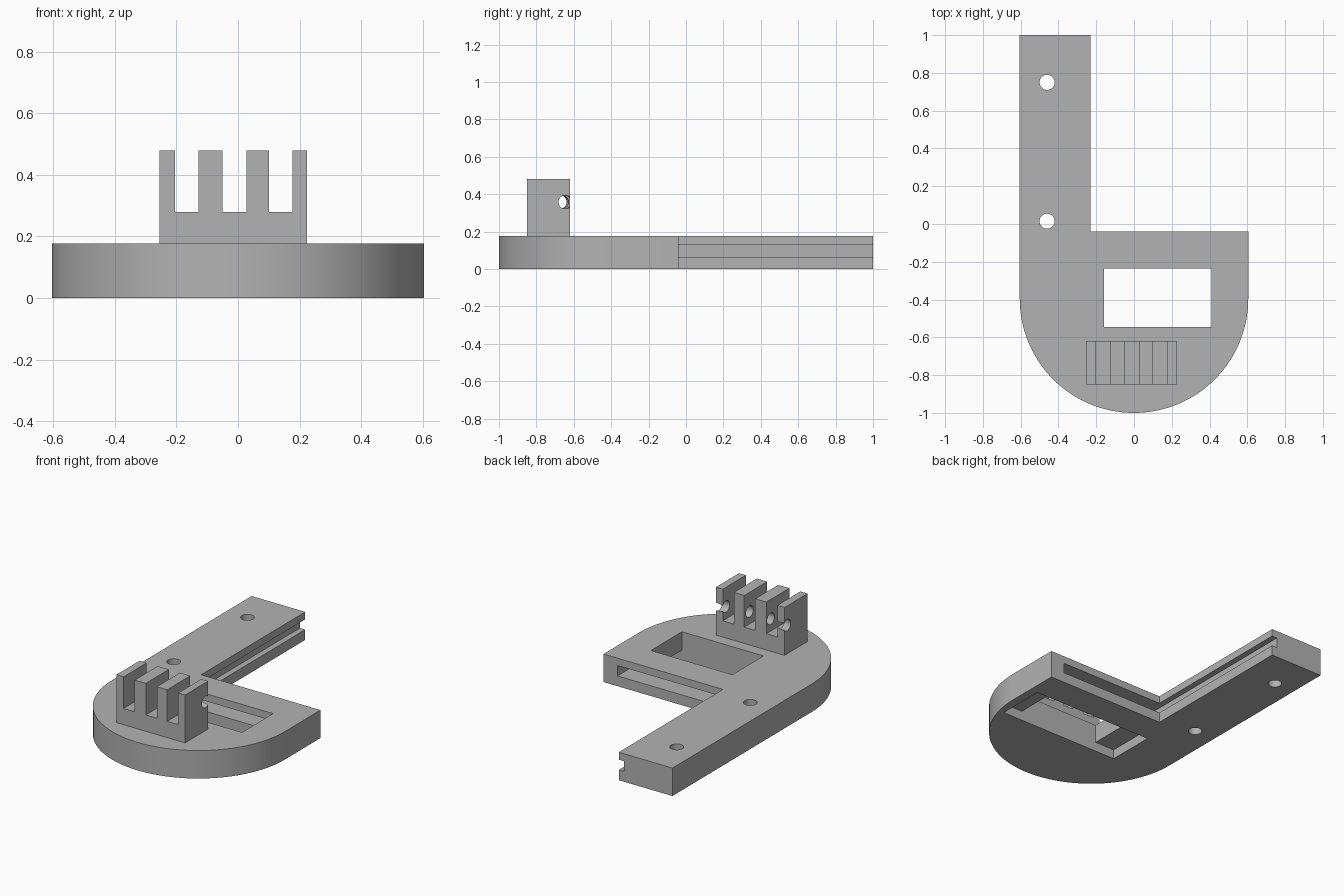
import bpy, bmesh, math
from mathutils import Vector

cube = bpy.data.objects.get("Cube")
if cube:
    bpy.data.objects.remove(cube, do_unlink=True)

grey = bpy.data.materials.new("plain grey")
grey.use_nodes = True
colour = (0.45, 0.45, 0.45, 1)
grey.diffuse_color = colour
grey.node_tree.nodes["Principled BSDF"].inputs["Base Color"].default_value = colour


def prism(name, outline, low, high, axis="z"):
    """Extrude an outline: (x, y) along z, or (x, z) along y."""
    bm = bmesh.new()
    place = (lambda a, b, d: (a, b, d)) if axis == "z" else (lambda a, b, d: (a, d, b))
    face = bm.faces.new([bm.verts.new(place(a, b, low)) for a, b in outline])
    moved = bmesh.ops.extrude_face_region(bm, geom=[face])["geom"]
    shift = Vector(place(0, 0, high - low))
    bmesh.ops.translate(bm, vec=shift, verts=[v for v in moved if isinstance(v, bmesh.types.BMVert)])
    bmesh.ops.recalc_face_normals(bm, faces=bm.faces)
    mesh = bpy.data.meshes.new(name)
    bm.to_mesh(mesh)
    bm.free()
    mesh.materials.append(grey)
    obj = bpy.data.objects.new(name, mesh)
    bpy.context.collection.objects.link(obj)
    return obj


def box(name, x0, x1, y0, y1, z0, z1):
    return prism(name, [(x0, y0), (x1, y0), (x1, y1), (x0, y1)], z0, z1)


def rod(name, start, end, radius):
    start, end = Vector(start), Vector(end)
    outline = [(radius * math.cos(i * math.tau / 32), radius * math.sin(i * math.tau / 32)) for i in range(32)]
    obj = prism(name, outline, 0, (end - start).length)
    turn = (end - start).to_track_quat("Z", "Y").to_matrix().to_4x4()
    turn.translation = start
    obj.data.transform(turn)
    return obj


def cut(target, cutter):
    cutter.hide_render = True
    mod = target.modifiers.new("cut", "BOOLEAN")
    mod.operation, mod.solver, mod.object = "DIFFERENCE", "EXACT", cutter
    bpy.context.view_layer.objects.active = target
    bpy.ops.object.modifier_apply(modifier=mod.name)
    bpy.data.objects.remove(cutter, do_unlink=True)


def smooth(obj):
    bpy.ops.object.select_all(action="DESELECT")
    obj.select_set(True)
    bpy.context.view_layer.objects.active = obj
    bpy.ops.object.shade_smooth_by_angle(angle=math.radians(30))


R, TOP, BACK, ARM = 0.605, 0.177, -0.04, -0.23

# Base plate: rounded front with a long arm running back
arc = [(R * math.cos(a), -0.395 + R * math.sin(a))
       for a in (math.pi + math.pi * i / 64 for i in range(65))]
plate = prism("base_plate", arc + [(R, BACK), (ARM, BACK), (ARM, 1), (-R, 1)], 0, TOP)

# Window, wider recess beneath it, rear slot and arm groove
cut(plate, box("window_cutter", -0.16, 0.41, -0.545, -0.235, -0.1, 0.3))
cut(plate, box("recess_cutter", -0.30, 0.55, -0.545, -0.235, -0.1, 0.06))
cut(plate, box("slot_cutter", -0.267, 0.507, -0.236, 0.0, 0.065, 0.13))
cut(plate, box("groove_cutter", -0.267, 0.0, -0.1, 1.1, 0.065, 0.13))

# Screw holes in the arm
for y in (0.015, 0.75):
    cut(plate, rod("hole_cutter", (-0.46, y, -0.1), (-0.46, y, 0.3), 0.04))
smooth(plate)

# Four-finger mount as one comb profile
left, right, low, tip = -0.255, 0.225, 0.28, 0.48
comb = [(right, TOP), (right, tip)]
for gap in (0.1, -0.05, -0.205):
    end = gap + 0.077
    comb += [(end, tip), (end, low), (gap, low), (gap, tip)]
comb += [(left, tip), (left, TOP)]
mount = prism("finger_mount", comb, -0.85, -0.62, "y")

# Bolt bore, slanting towards the back at both outer fingers
middle = (left + right) / 2
for side in (-1, 1):
    cut(mount, rod("bore_cutter", (middle - side * 0.01, -0.681, 0.358),
                   (middle + side * 0.30, -0.637, 0.358), 0.036))
smooth(mount)
